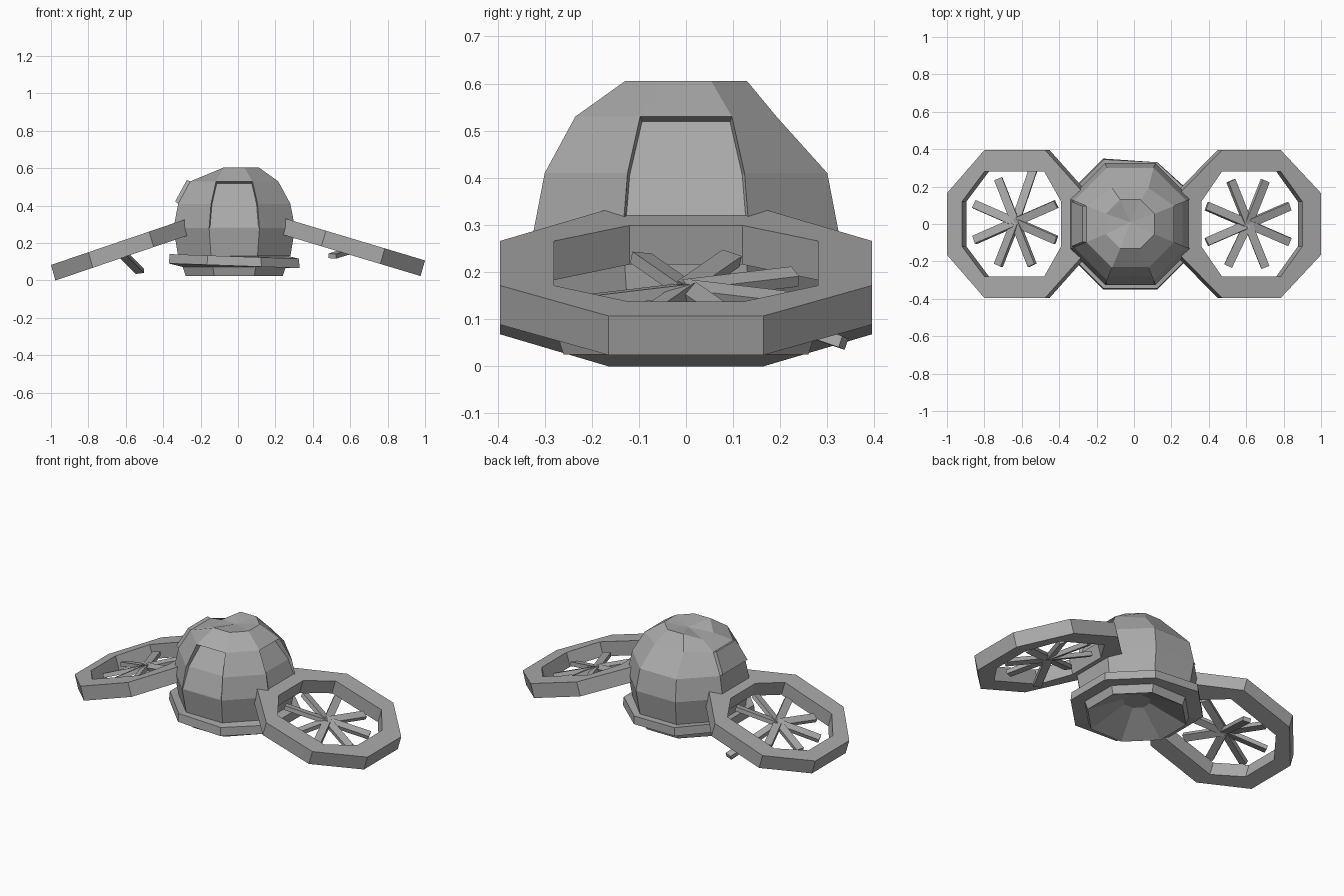
import bpy, bmesh, math
from mathutils import Matrix, Vector

if "Cube" in bpy.data.objects:
    bpy.data.objects.remove(bpy.data.objects["Cube"])

grey = bpy.data.materials.new("hull_grey")
grey.use_nodes = True
grey.diffuse_color = (0.4, 0.4, 0.4, 1)
grey.node_tree.nodes["Principled BSDF"].inputs["Base Color"].default_value = (0.4, 0.4, 0.4, 1)

CX = -0.02  # hull axis


def finish(name, bm):
    bmesh.ops.recalc_face_normals(bm, faces=bm.faces)
    me = bpy.data.meshes.new(name)
    bm.to_mesh(me)
    bm.free()
    me.materials.append(grey)
    ob = bpy.data.objects.new(name, me)
    bpy.context.collection.objects.link(ob)
    return ob


def octagon(bm, apothem, z):
    """Eight vertices with flat sides facing the axes."""
    r = apothem / math.cos(math.pi / 8)
    return [bm.verts.new((CX + r * math.cos((k - 0.5) * math.pi / 4),
                          r * math.sin((k - 0.5) * math.pi / 4), z)) for k in range(8)]


def bridge(bm, a, b):
    n = len(a)
    return [bm.faces.new((a[i], a[(i + 1) % n], b[(i + 1) % n], b[i])) for i in range(n)]


def fan(bm, ring, centre):
    c = bm.verts.new(centre)
    for i in range(len(ring)):
        bm.faces.new((ring[i], ring[(i + 1) % len(ring)], c))


# Domed cabin: faces 0, 2, 4, 6 of each row look to +x, back, -x, front
bm = bmesh.new()
rows = [octagon(bm, a, z) for a, z in
        ((0.30, 0.13), (0.325, 0.28), (0.30, 0.41), (0.235, 0.53), (0.13, 0.605))]
strips = [bridge(bm, rows[i], rows[i + 1]) for i in range(4)]
fan(bm, rows[4], (CX, 0.01, 0.59))
for k in (4, 5):          # cap dips on the -x side
    rows[4][k].co.z = 0.565
for k in (2, 3):          # long sloping panel at the back
    rows[3][k].co.y = 0.192
bmesh.ops.recalc_face_normals(bm, faces=bm.faces)
# Two recessed window panels leaning inward at front and +x
for k in (0, 6):
    panel = [strips[1][k], strips[2][k]]
    normal = Vector((math.cos(k * math.pi / 4), math.sin(k * math.pi / 4), 0))
    bmesh.ops.inset_region(bm, faces=panel, thickness=0.005, depth=0, use_even_offset=True)
    for v in {v for f in panel for v in f.verts}:
        t = min(1, max(0, (v.co.z - 0.29) / 0.23))
        v.co += normal * -0.04 * t
        v.co.z -= 0.006 * t
# Small raised hatch high on the -x side
bmesh.ops.inset_region(bm, faces=[strips[2][4]], thickness=0.003, depth=0.02, use_even_offset=True)
finish("cabin", bm)

# Base rim, lower collar and bowl-shaped hollow underneath
bm = bmesh.new()
rings = [octagon(bm, a, z) for a, z in
         ((0.29, 0.13), (0.345, 0.128), (0.35, 0.078), (0.275, 0.072), (0.26, 0.025), (0.07, 0.125))]
for a, b in zip(rings, rings[1:]):
    bridge(bm, a, b)
fan(bm, rings[-1], (CX, 0, 0.125))
for ring in rings[1:3]:   # the rim leans slightly toward +x and is cut short at the back
    for v in ring:
        v.co.z -= 0.036 * v.co.x
    ring[2].co.y = 0.33
finish("base_rim", bm)


def duct(name, side, outer_x, hole_x, z_end, slope):
    """Tilted octagonal ring; the x lists run from the tip to the cabin."""
    bm = bmesh.new()

    def loop(xs, y_big, y_small, low):
        ys = (y_small, y_big, y_big, y_small)
        pts = [(x, y) for x, y in zip(xs, ys)] + [(x, -y) for x, y in reversed(list(zip(xs, ys)))]
        return [bm.verts.new((side * (x - 0.024 * low), y,
                              z_end + (1 - x) * slope - 0.083 * low)) for x, y in pts]

    to, ti = loop(outer_x, 0.395, 0.165, 0), loop(hole_x, 0.28, 0.12, 0)
    bo, bi = loop(outer_x, 0.395, 0.165, 1), loop(hole_x, 0.28, 0.12, 1)
    for a, b in ((to, ti), (ti, bi), (bi, bo), (bo, to)):
        bridge(bm, a, b)
    finish(name, bm)


duct("left_duct", 1, (1.0, 0.785, 0.47, 0.245), (0.90, 0.785, 0.47, 0.36), 0.107, 0.30)
duct("right_duct", -1, (1.0, 0.80, 0.475, 0.27), (0.92, 0.80, 0.48, 0.39), 0.083, 0.34)


def rotor(name, centre, tilt, bent, bent_angle, bent_length, droop):
    """Eight pitched blades, one of them bent downward."""
    bm = bmesh.new()
    base = Matrix.Translation(centre) @ Matrix.Rotation(tilt, 4, 'Y')
    for k in range(8):
        angle, length, dip = math.radians(22.5 + 45 * k), 0.25, 0
        if k == bent:
            angle, length, dip = math.radians(bent_angle), bent_length, droop
        m = (base @ Matrix.Rotation(angle, 4, 'Z') @ Matrix.Rotation(dip, 4, 'Y')
             @ Matrix.Translation((length / 2, 0, 0))
             @ Matrix.Rotation(math.radians(12), 4, 'X')
             @ Matrix.Diagonal((length, 0.045, 0.025, 1)))
        bmesh.ops.create_cube(bm, size=1, matrix=m)
    finish(name, bm)


rotor("left_rotor", (0.61, 0.0, 0.163), math.atan(0.30), 5, 247.5, 0.25, 0.25)
rotor("right_rotor", (-0.635, 0.01, 0.16), -math.atan(0.34), 1, 78, 0.36, 0.40)
